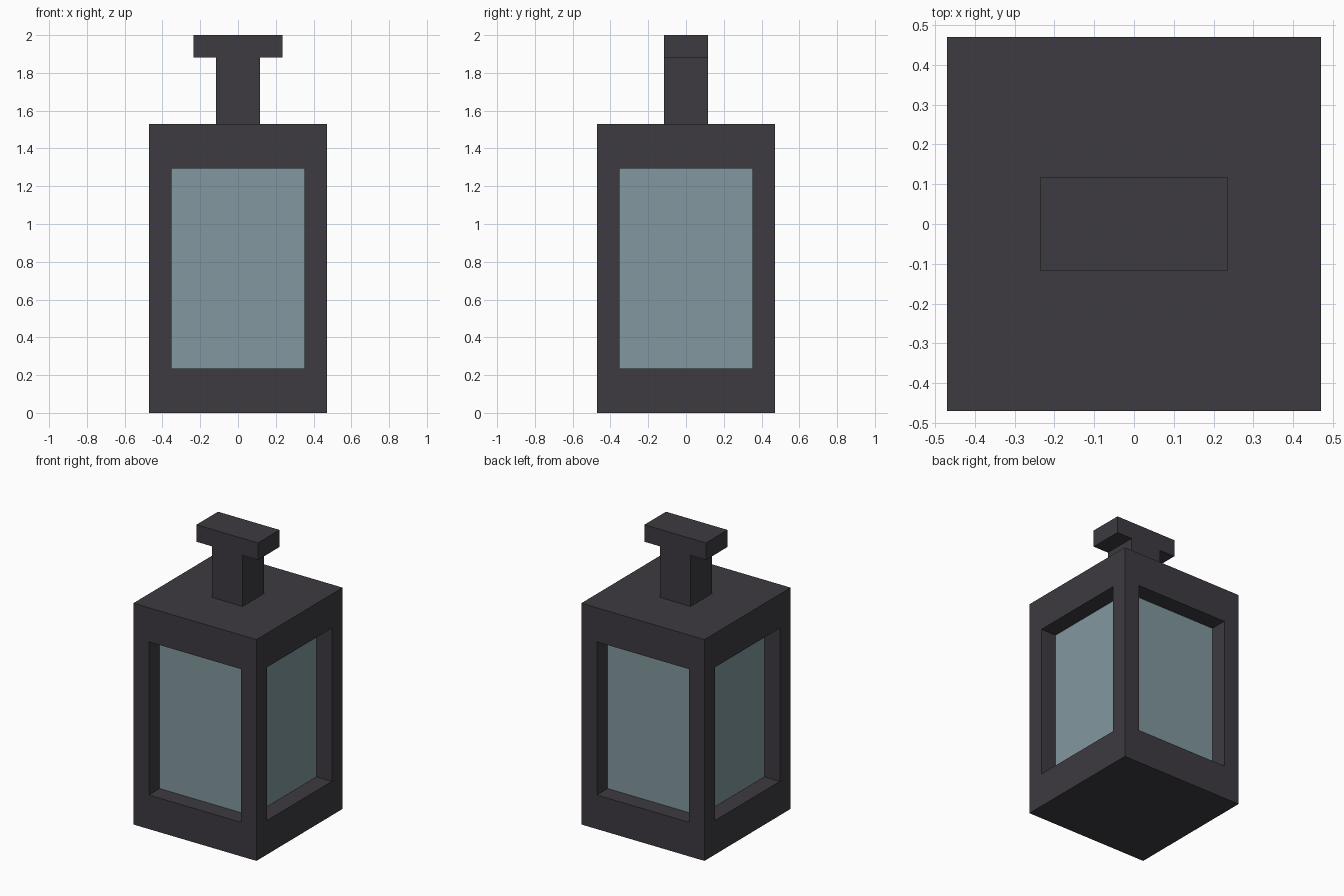
import bpy, bmesh
from mathutils import Matrix, Vector

if "Cube" in bpy.data.objects:
    bpy.data.objects.remove(bpy.data.objects["Cube"])

U = 2 / 17  # modelling unit: the lantern is 17 units tall


def material(name, rgb):
    m = bpy.data.materials.new(name)
    m.diffuse_color = (*rgb, 1)
    m.use_nodes = True
    m.node_tree.nodes["Principled BSDF"].inputs["Base Color"].default_value = m.diffuse_color
    return m


dark_metal = material("dark_metal", (0.047, 0.043, 0.052))
pale_glass = material("pale_glass", (0.223, 0.314, 0.347))


def box_mesh(size, z0):
    """Box of the given size in units, standing on height z0."""
    bm = bmesh.new()
    mat = Matrix.Translation((0, 0, (z0 + size[2] / 2) * U)) @ Matrix.Diagonal((*(s * U for s in size), 1))
    bmesh.ops.create_cube(bm, size=1, matrix=mat)
    return bm


def finish(bm, name, mat):
    me = bpy.data.meshes.new(name)
    bm.to_mesh(me)
    bm.free()
    me.materials.append(mat)
    ob = bpy.data.objects.new(name, me)
    bpy.context.collection.objects.link(ob)
    return ob


# Frame: a box with a window recessed one unit into each side
bm = box_mesh((8, 8, 13), 0)
bm.normal_update()
sides = [f for f in bm.faces if abs(f.normal.z) < 0.5]
bmesh.ops.inset_individual(bm, faces=sides, thickness=U, use_even_offset=True)
for f in sides:
    for v in f.verts:  # taller rails above and below the window
        v.co.z = 2 * U if v.co.z < 6.5 * U else 11 * U
bm.normal_update()
for f in sides:
    inward = -f.normal * U
    rim = bmesh.ops.extrude_edge_only(bm, edges=list(f.edges))["geom"]
    for v in (g for g in rim if isinstance(g, bmesh.types.BMVert)):
        v.co += inward
bmesh.ops.delete(bm, geom=sides, context='FACES_ONLY')
bmesh.ops.recalc_face_normals(bm, faces=bm.faces)
# Reveals must face the window opening, away from the solid frame
centre = Vector((0, 0, 6.5 * U))
finish(bm, "frame", dark_metal)

# Glass core seen through all four windows
finish(box_mesh((6, 6, 9), 2), "glass", pale_glass)

# Handle: stem and crossbar
finish(box_mesh((2, 2, 3), 13), "handle_stem", dark_metal)
finish(box_mesh((4, 2, 1), 16), "handle_bar", dark_metal)
